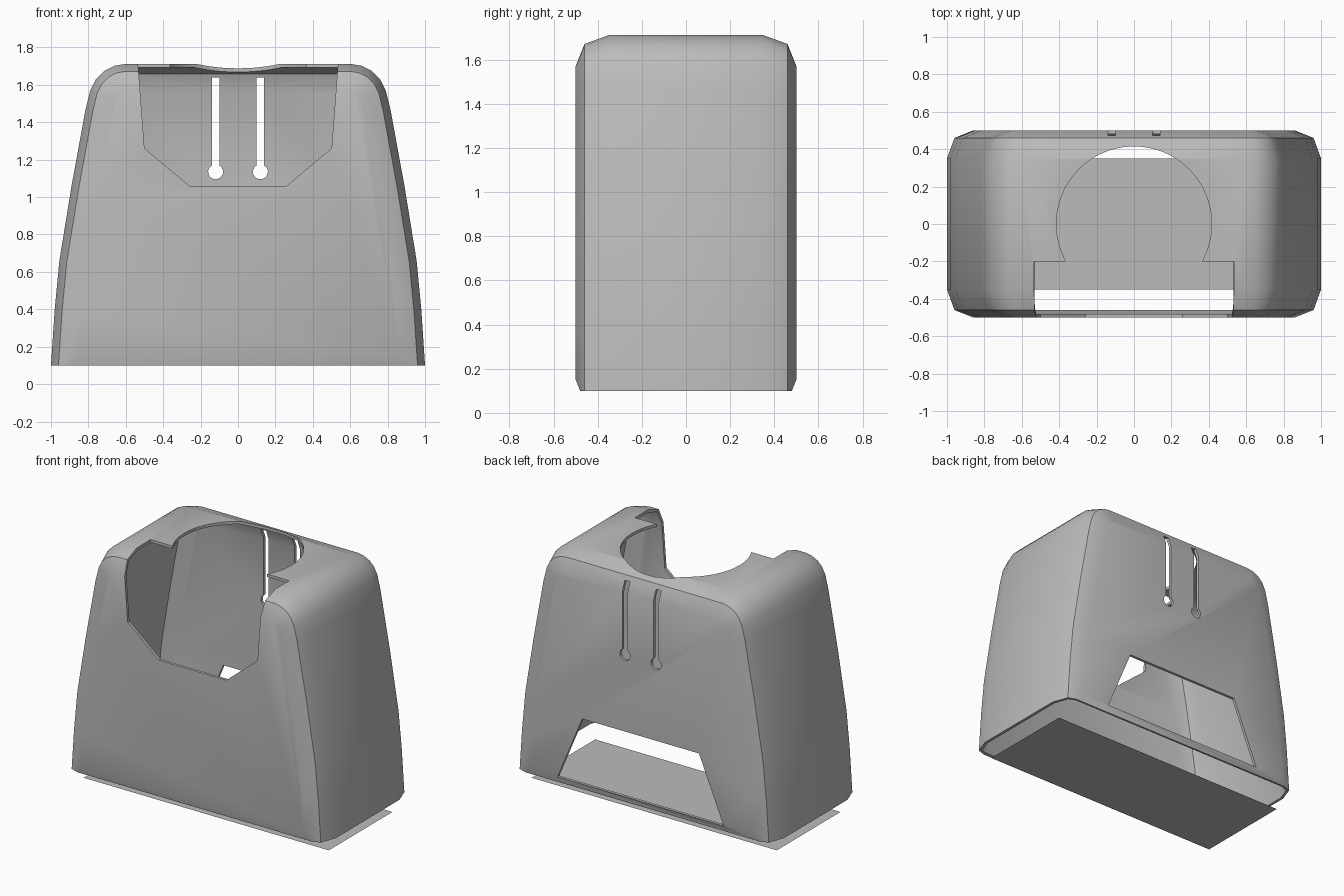
import bpy, bmesh, math
from mathutils import Vector

cube = bpy.data.objects.get("Cube")
if cube:
    bpy.data.objects.remove(cube, do_unlink=True)

# Single plastic colour
GREY = (0.5, 0.5, 0.5, 1)
grey = bpy.data.materials.new("plain_grey")
grey.use_nodes = True
grey.diffuse_color = GREY
grey.node_tree.nodes["Principled BSDF"].inputs["Base Color"].default_value = GREY


def make_object(name, bm):
    bmesh.ops.recalc_face_normals(bm, faces=bm.faces)
    mesh = bpy.data.meshes.new(name)
    bm.to_mesh(mesh)
    bm.free()
    mesh.materials.append(grey)
    obj = bpy.data.objects.new(name, mesh)
    bpy.context.collection.objects.link(obj)
    return obj


def prism(name, outline, y0, y1):
    """Cutter: an x-z outline pushed along y."""
    bm = bmesh.new()
    face = bm.faces.new([bm.verts.new((x, y0, z)) for x, z in outline])
    new = bmesh.ops.extrude_face_region(bm, geom=[face])["geom"]
    bmesh.ops.translate(bm, vec=(0, y1 - y0, 0),
                        verts=[v for v in new if isinstance(v, bmesh.types.BMVert)])
    return make_object(name, bm)


def mirrored(points):
    return points + [(-x, z) for x, z in reversed(points)]


# Arched outline of the body, right foot over the top to the left foot
BOTTOM = 0.1
arch = mirrored([(1, BOTTOM), (0.98, 0.4), (0.955, 0.66), (0.89, 1.06), (0.815, 1.47),
                 (0.79, 1.57), (0.76, 1.63), (0.715, 1.675), (0.66, 1.702), (0.6, 1.712)])


def inset_arch(amount):
    """Arch moved inward along its normals, feet kept on the bottom."""
    points = []
    for i, (x, z) in enumerate(arch):
        a = Vector(arch[max(i - 1, 0)])
        b = Vector(arch[min(i + 1, len(arch) - 1)])
        t = (b - a).normalized()
        end = i in (0, len(arch) - 1)
        points.append((x - t.y * amount, z if end else z + t.x * amount))
    return points


# Body shell: arch rings lofted front to back with chamfered rims
bm = bmesh.new()
layers = [(-0.5, 0.14), (-0.46, 0.04), (-0.35, 0), (0.35, 0), (0.46, 0.04), (0.5, 0.14)]
rings = [[bm.verts.new((x, y, z)) for x, z in inset_arch(d)] for y, d in layers]
for r0, r1 in zip(rings, rings[1:]):
    for i in range(len(arch) - 1):
        bm.faces.new((r0[i], r0[i + 1], r1[i + 1], r1[i]))
for cap, side, sign in ((rings[0], rings[1], -1), (rings[-1], rings[-2], 1)):
    bm.faces.new(cap)
    feet = [bm.verts.new((x, sign * 0.48, BOTTOM)) for x in (0.9, -0.9)]
    for v in (cap[0], cap[-1]):
        v.co.z = 0.15
    bm.faces.new((cap[0], cap[-1], feet[1], feet[0]))
    bm.faces.new((cap[0], feet[0], side[0]))
    bm.faces.new((cap[-1], side[-1], feet[1]))
body = make_object("body_shell", bm)
solid = body.modifiers.new("wall", 'SOLIDIFY')
solid.thickness = 0.02
solid.offset = -1

# Cutters: front notch, round top opening, back window, keyhole slots
cutters = [
    prism("front_notch_cutter",
          mirrored([(0.26, 1.06), (0.5, 1.26), (0.535, 1.72), (0.535, 2)]), -0.7, -0.2),
    prism("back_window_cutter", mirrored([(0.64, 0.145), (0.45, 0.6)]), 0.3, 0.7),
]
bm = bmesh.new()
bmesh.ops.create_cone(bm, cap_ends=True, segments=64, radius1=0.415, radius2=0.415, depth=0.5)
bmesh.ops.translate(bm, verts=bm.verts, vec=(0, 0, 1.8))
cutters.append(make_object("top_opening_cutter", bm))
for side in (-1, 1):
    cx, r, half = side * 0.12, 0.04, 0.02
    start = math.asin(half / r)
    steps = 12
    outline = [(cx + half, 1.64), (cx - half, 1.64)]
    for i in range(steps + 1):
        a = math.pi / 2 + start + (2 * math.pi - 2 * start) * i / steps
        outline.append((cx + r * math.cos(a), 1.135 + r * math.sin(a)))
    cutters.append(prism("slot_cutter", outline, 0.35, 0.7))
for c in cutters:
    c.hide_render = True
    cut = body.modifiers.new(c.name, 'BOOLEAN')
    cut.operation = 'DIFFERENCE'
    cut.solver = 'EXACT'
    cut.object = c

# Bake the cuts and drop the cutters
bpy.context.view_layer.update()
baked = bpy.data.meshes.new_from_object(body.evaluated_get(bpy.context.evaluated_depsgraph_get()))
body.modifiers.clear()
body.data = baked
for c in cutters:
    bpy.data.objects.remove(c, do_unlink=True)
bpy.ops.object.select_all(action='DESELECT')
body.select_set(True)
bpy.context.view_layer.objects.active = body
bpy.ops.object.shade_smooth_by_angle(angle=math.radians(35))

# Thin floor sheet below the body
bm = bmesh.new()
bm.faces.new([bm.verts.new((x, y, 0)) for x, y in
              ((-0.945, -0.35), (0.945, -0.35), (0.945, 0.35), (-0.945, 0.35))])
make_object("floor_sheet", bm)
